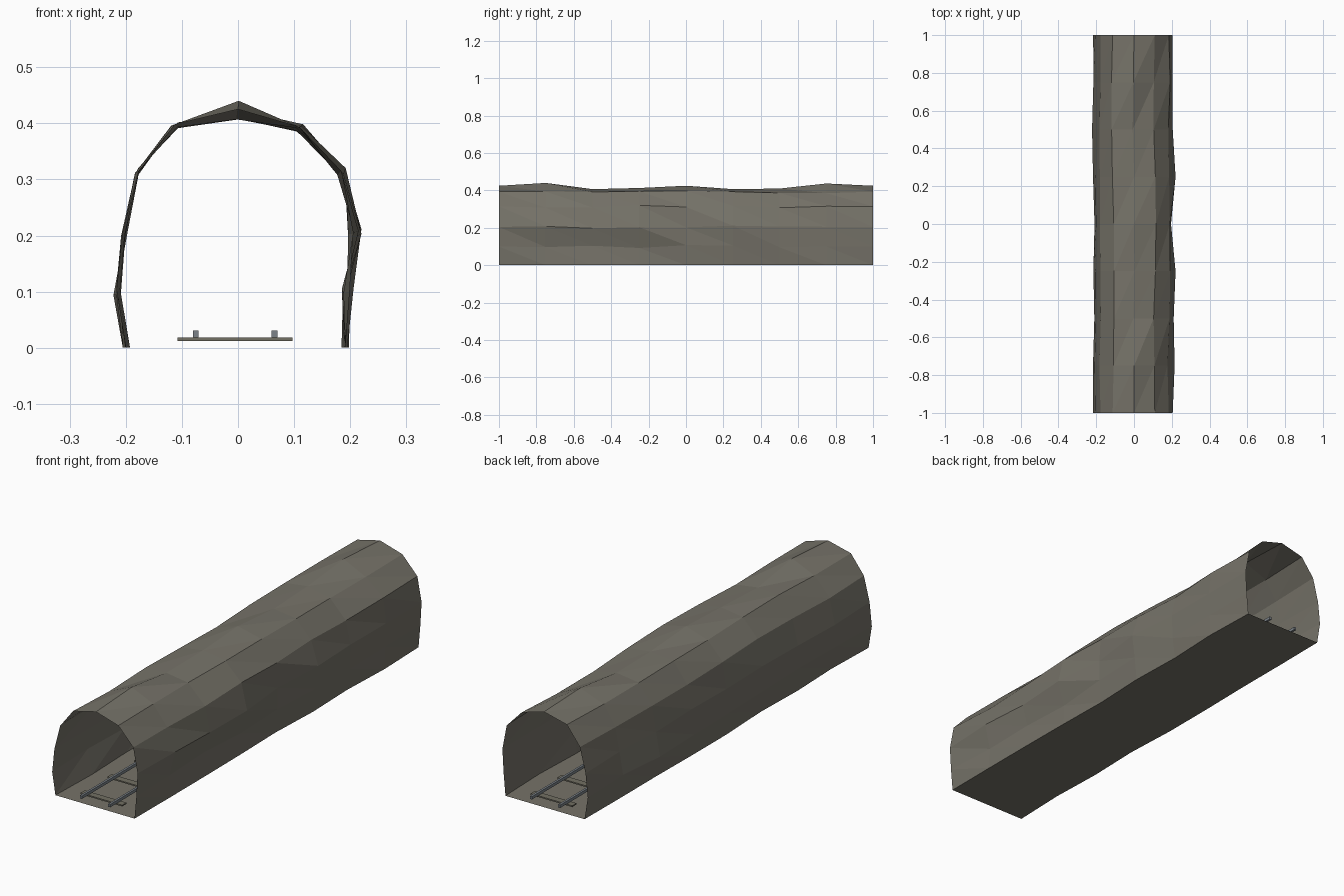
import bpy, bmesh, random

if "Cube" in bpy.data.objects:
    bpy.data.objects.remove(bpy.data.objects["Cube"])

random.seed(7)


def material(name, rgb):
    m = bpy.data.materials.new(name)
    m.diffuse_color = (*rgb, 1)
    m.use_nodes = True
    m.node_tree.nodes["Principled BSDF"].inputs["Base Color"].default_value = m.diffuse_color
    return m


STONE = material("grey_stone", (0.18, 0.17, 0.14))
STEEL = material("rail_steel", (0.20, 0.225, 0.25))
WOOD = material("weathered_wood", (0.17, 0.16, 0.125))


def add_object(name, bm, mat):
    me = bpy.data.meshes.new(name)
    bm.to_mesh(me)
    bm.free()
    me.materials.append(mat)
    ob = bpy.data.objects.new(name, me)
    bpy.context.collection.objects.link(ob)
    return ob


def box(name, centre, size, mat):
    bm = bmesh.new()
    bmesh.ops.create_cube(bm, size=1)
    bmesh.ops.scale(bm, vec=size, verts=bm.verts)
    bmesh.ops.translate(bm, vec=centre, verts=bm.verts)
    return add_object(name, bm, mat)


# Rough-hewn arch section, from left foot over the crown to right foot
ARCH = [(-0.20, 0), (-0.215, 0.10), (-0.205, 0.205), (-0.177, 0.315),
        (-0.113, 0.398), (0, 0.42), (0.11, 0.393), (0.184, 0.315),
        (0.207, 0.205), (0.197, 0.10), (0.19, 0)]
# Crown heights and side bulges for the nine rings from front to back
CROWN = [0.425, 0.44, 0.407, 0.413, 0.425, 0.407, 0.41, 0.437, 0.425]
BULGE = [0.205, 0.215, 0.21, 0.22, 0.196, 0.22, 0.205, 0.205, 0.205]
LOWER = [0.199, 0.188, 0.185, 0.187, 0.195, 0.206, 0.2, 0.2, 0.199]
LEFT = [-0.216, -0.217, -0.21, -0.215, -0.209, -0.217, -0.222, -0.215, -0.216]

# Tunnel shell with floor
bm = bmesh.new()
rings = []
for r in range(9):
    wobble = 0 if r in (0, 8) else 0.008
    ring = []
    for i, (x, z) in enumerate(ARCH):
        x += random.uniform(-wobble, wobble)
        if z > 0:
            z += random.uniform(-wobble, wobble)
        if i == 1:
            x = LEFT[r]
        elif i == 5:
            z = CROWN[r]
        elif i == 8:
            x = BULGE[r]
        elif i == 9:
            x = LOWER[r]
        ring.append(bm.verts.new((x, -1 + r * 0.25, z)))
    rings.append(ring)
n = len(ARCH)
for a, b in zip(rings, rings[1:]):
    for i in range(n):
        j = (i + 1) % n
        bm.faces.new((a[i], b[i], b[j]))
        bm.faces.new((a[i], b[j], a[j]))
bmesh.ops.recalc_face_normals(bm, faces=bm.faces)
# Make the open shell face outwards
bm.normal_update()
if sum(f.normal.z * (f.calc_center_median().z - 0.2) for f in bm.faces) < 0:
    bmesh.ops.reverse_faces(bm, faces=bm.faces)
add_object("tunnel_shell", bm, STONE)

# Rails
for side, x in (("left", -0.075), ("right", 0.065)):
    box(side + "_rail", (x, 0, 0.0245), (0.01, 2, 0.013), STEEL)

# Sleepers
for k in range(11):
    box("sleeper_%d" % (k + 1), (-0.005, -0.94 + k * 0.188, 0.015),
        (0.205, 0.03, 0.006), WOOD)
